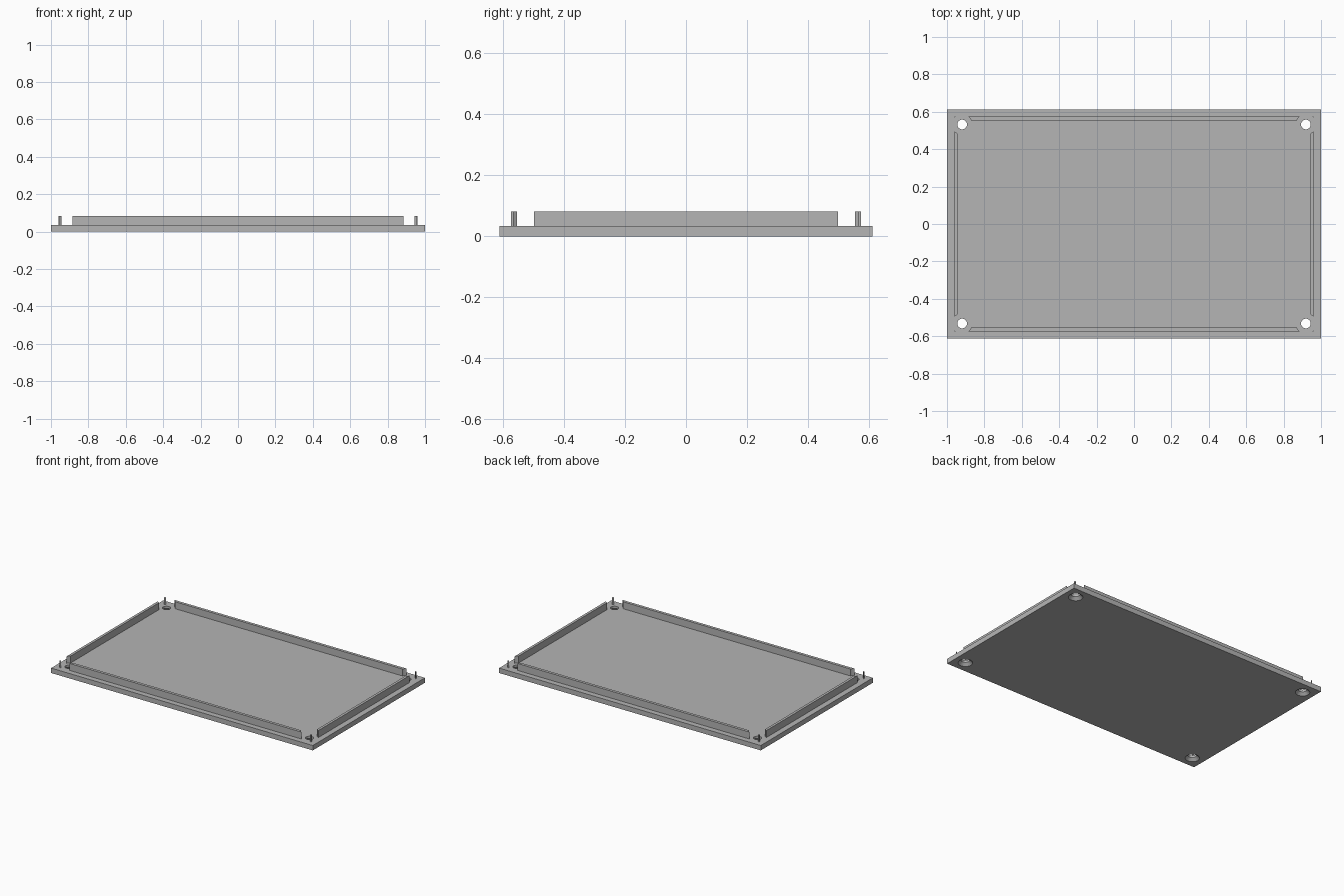
import bpy

cube = bpy.data.objects.get("Cube")
if cube:
    bpy.data.objects.remove(cube, do_unlink=True)

THICK, TOP = 0.034, 0.082        # plate thickness, top of the rim
HOLE_X, HOLE_Y = 0.919, 0.532    # screw hole centres

grey = bpy.data.materials.new("plain_grey")
grey.use_nodes = True
colour = (0.46, 0.46, 0.46, 1)
grey.diffuse_color = colour
grey.node_tree.nodes["Principled BSDF"].inputs["Base Color"].default_value = colour


def box(name, half_x, half_y, z0, z1):
    bpy.ops.mesh.primitive_cube_add(size=2, location=(0, 0, (z0 + z1) / 2))
    ob = bpy.context.object
    ob.name = name
    ob.scale = (half_x, half_y, (z1 - z0) / 2)
    bpy.ops.object.transform_apply(location=True, scale=True)
    ob.data.materials.append(grey)
    return ob


def cone(name, x, y, r0, r1, z0, z1):
    bpy.ops.mesh.primitive_cone_add(vertices=32, radius1=r0, radius2=r1, depth=z1 - z0,
                                    location=(x, y, (z0 + z1) / 2))
    ob = bpy.context.object
    ob.name = name
    ob.data.materials.append(grey)
    return ob


def cut(target, cutter):
    bpy.context.view_layer.objects.active = target
    mod = target.modifiers.new("cut", 'BOOLEAN')
    mod.operation = 'DIFFERENCE'
    mod.solver = 'EXACT'
    mod.object = cutter
    bpy.ops.object.modifier_apply(modifier=mod.name)
    bpy.data.objects.remove(cutter, do_unlink=True)


# Flat cover plate and the thin rim standing on it
plate = box("cover_plate", 1.0, 0.612, 0, THICK)
rim = box("locating_rim", 0.961, 0.574, THICK, TOP)
cut(rim, box("rim_inside", 0.943, 0.554, 0, 0.2))

# Countersunk screw holes, with round clearance cut out of the rim
for sx in (-1, 1):
    for sy in (-1, 1):
        x, y = sx * HOLE_X, sy * HOLE_Y
        cut(plate, cone("screw_hole", x, y, 0.026, 0.026, -0.1, 0.1))
        cut(plate, cone("countersink", x, y, 0.047, 0.025, -0.002, 0.02))
        cut(rim, cone("screw_clearance", x, y, 0.054, 0.054, 0, 0.2))

# Smooth hole walls, crisp edges
for ob in (plate, rim):
    bpy.ops.object.select_all(action='DESELECT')
    ob.select_set(True)
    bpy.context.view_layer.objects.active = ob
    bpy.ops.object.shade_smooth_by_angle()
